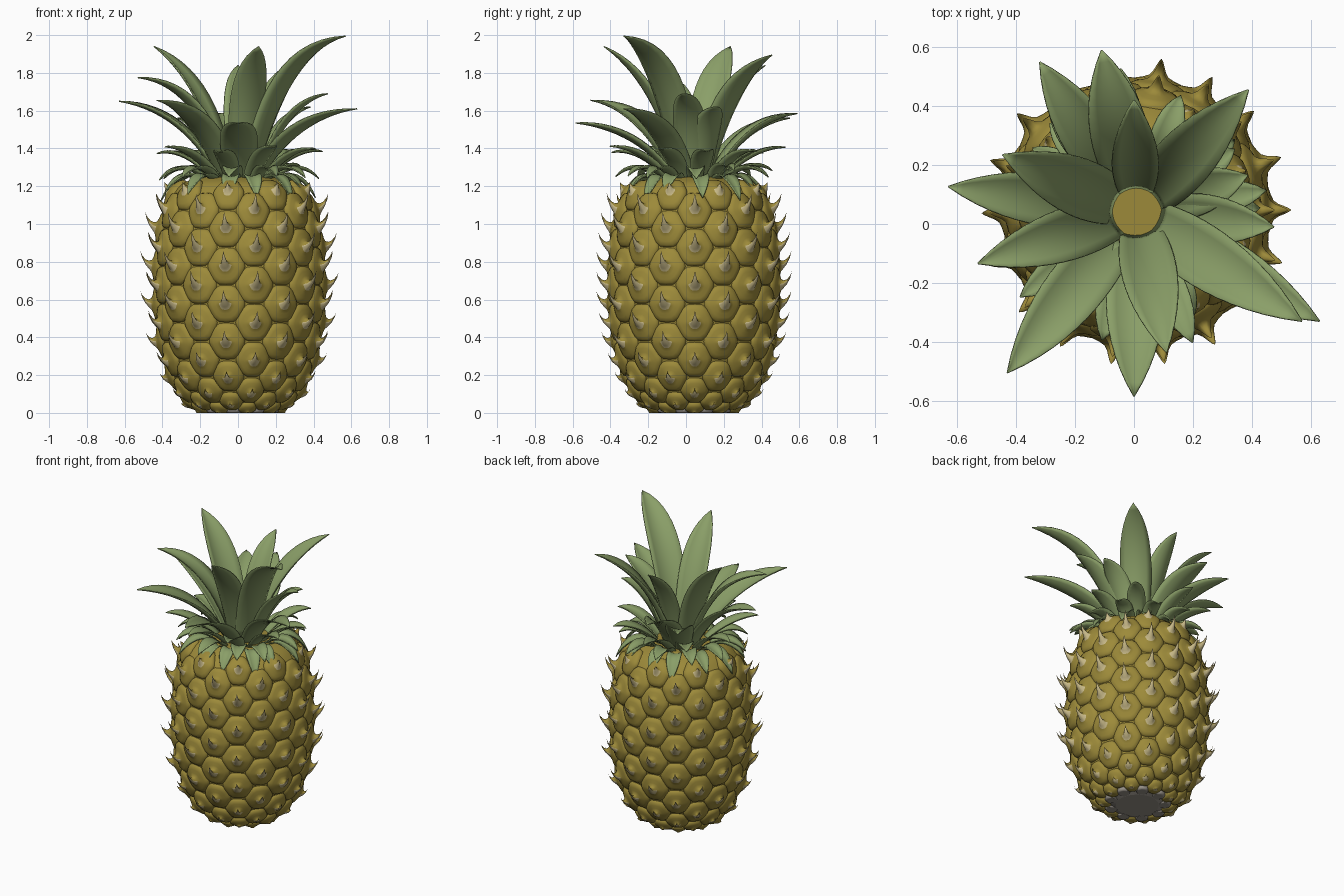
import bpy, bmesh, math, random
from mathutils import Vector

if "Cube" in bpy.data.objects:
    bpy.data.objects.remove(bpy.data.objects["Cube"])

random.seed(4)
CX, CY = 0.008, 0.042          # axis of the fruit


def material(name, rgb):
    m = bpy.data.materials.new(name)
    m.diffuse_color = (*rgb, 1)
    m.use_nodes = True
    m.node_tree.nodes["Principled BSDF"].inputs["Base Color"].default_value = m.diffuse_color
    return m


GOLD = material("golden skin", (0.335, 0.255, 0.042))
TAN = material("pale spike", (0.58, 0.49, 0.25))
GREY = material("grey base", (0.30, 0.275, 0.24))
GREEN = material("leaf green", (0.255, 0.345, 0.138))


def finish(name, bm, mats, angle=50):
    bmesh.ops.recalc_face_normals(bm, faces=bm.faces)
    me = bpy.data.meshes.new(name)
    bm.to_mesh(me)
    bm.free()
    for m in mats:
        me.materials.append(m)
    ob = bpy.data.objects.new(name, me)
    bpy.context.collection.objects.link(ob)
    bpy.ops.object.select_all(action='DESELECT')
    ob.select_set(True)
    bpy.context.view_layer.objects.active = ob
    bpy.ops.object.shade_smooth_by_angle(angle=math.radians(angle))
    return ob


# Fruit profile (radius, height), walked by arc length
PROFILE = [(.13, 0), (.18, .012), (.235, .034), (.29, .08), (.335, .145), (.372, .23),
           (.41, .36), (.435, .55), (.437, .75), (.42, .95), (.39, 1.08), (.355, 1.17),
           (.3, 1.22), (.2, 1.25)]
PTS = [Vector(p) for p in PROFILE]
TOTAL = sum((b - a).length for a, b in zip(PTS, PTS[1:]))


def raw(s):
    s = max(0, min(TOTAL, s))
    for a, b in zip(PTS, PTS[1:]):
        d = (b - a).length
        if s <= d:
            return a.lerp(b, s / d)
        s -= d
    return PTS[-1]


def on_profile(s):
    return (raw(s - .02) + raw(s) + raw(s + .02)) / 3


def normal(s):
    d = (raw(s + .05) - raw(s - .05)).normalized()
    return Vector((d.y, -d.x))


def spin(r, z, a):
    return Vector((CX + r * math.cos(a), CY + r * math.sin(a), max(0, z)))


# Core body under the scales
bm = bmesh.new()
rings = []
for i in range(41):
    p = on_profile(TOTAL * i / 40)
    z = 0 if i == 0 else p.y
    rings.append([bm.verts.new(spin(p.x, z, math.tau * k / 72)) for k in range(72)])
for a, b in zip(rings, rings[1:]):
    for k in range(72):
        bm.faces.new((a[k], a[(k + 1) % 72], b[(k + 1) % 72], b[k]))
bm.faces.new(rings[0])
bm.faces.new(rings[-1])
for f in bm.faces:
    f.material_index = 1 if f.calc_center_median().z < .012 else 0
finish("fruit_core", bm, [GOLD, GREY], 15)

# Scales: staggered rounded hexagons, each rising to a hooked spike
# ring = (fraction of cell, outward offset, upward lift)
RINGS = [(1.03, -.012, 0), (.97, .004, 0), (.88, .014, 0), (.7, .020, 0), (.48, .024, 0),
         (.30, .031, .001), (.19, .046, .006), (.12, .064, .020), (.055, .081, .046)]
TIP = (.09, .075)
SEG = 24


def hex_radius(c, s):
    terms = (abs(s), abs(1.36 * c + .5 * s), abs(1.36 * c - .5 * s))
    return sum(t ** 9 for t in terms) ** (-1 / 9)


def half_height(s):
    return .1 * min(1, on_profile(s).x / .40) if s < .6 else .1


def add_scale(bm, angle, s0):
    size = min(1, (on_profile(s0).x / .43)) ** 1.3
    if on_profile(s0).y > 1.15:
        size *= .5
    hh = half_height(s0)
    rings = []
    for t, out, lift in RINGS:
        ring = []
        for k in range(SEG):
            f = math.tau * k / SEG
            c, sn = math.cos(f), math.sin(f)
            r = hex_radius(c, sn) * t
            s = s0 + r * sn * hh
            h = out if out < .03 else .025 + (out - .025) * size
            p = on_profile(s) + normal(s) * h
            ring.append(bm.verts.new(spin(p.x, p.y + lift * size,
                                          angle + r * c * math.radians(20))))
        rings.append(ring)
    p = on_profile(s0) + normal(s0) * (.025 + (TIP[0] - .025) * size)
    tip = bm.verts.new(spin(p.x, p.y + TIP[1] * size, angle))
    base = 2 if s0 < .09 else 0
    for i, (a, b) in enumerate(zip(rings, rings[1:] + [None])):
        for k in range(SEG):
            n = (k + 1) % SEG
            f = bm.faces.new((a[k], a[n], b[n], b[k]) if b else (a[k], a[n], tip))
            under = math.sin(math.tau * (k + .5) / SEG) < .3
            f.material_index = 1 if (i >= 5 and under and not base) else base


# Rows start at the row 0.69 high and shrink toward the base
s_mid = next(i / 500 for i in range(900) if on_profile(i / 500).y >= .675)
rows, s, par = [], s_mid, 0
while s > .03:
    rows.append((s, par))
    s -= half_height(s - .03)
    par = 1 - par
rows += [(s_mid + .1 * i, i % 2) for i in range(1, 7) if s_mid + .1 * i < TOTAL - .09]
bm = bmesh.new()
for s, par in rows:
    for k in range(9):
        add_scale(bm, math.radians(40 * k + 20 * par + .6), s)
finish("skin_scales", bm, [GOLD, TAN, GREY])


# Leaves: troughed blades along a bent curve
def add_leaf(bm, tip, r0, z0, width, bend=(.35, .8), arch=None, n=14, m=6):
    dx, dy = tip[0] - CX, tip[1] - CY
    a, r2 = math.atan2(dy, dx), math.hypot(dx, dy)
    out, side = Vector((math.cos(a), math.sin(a), 0)), Vector((-math.sin(a), math.cos(a), 0))
    p0, p2 = Vector((r0, z0)), Vector((r2, tip[2]))
    p1 = Vector((r0 + bend[0] * (r2 - r0), z0 + bend[1] * (tip[2] - z0)))
    if arch:                                   # low leaves arch over
        p1 = Vector((r0 + .5 * (r2 - r0), arch))
    rows = []
    for i in range(n + 1):
        t = i / n
        p = p0 * (1 - t) ** 2 + p1 * 2 * t * (1 - t) + p2 * t * t
        d = ((p1 - p0) * (1 - t) + (p2 - p1) * t).normalized()
        w = width * 1.2 * (1 - t ** 2.5) * (.58 + .8 * t) + .001
        row = []
        for q in range(m + 1):
            u = 2 * q / m - 1
            lift = .34 * w * u * u
            row.append(bm.verts.new(Vector((CX, CY, 0)) + out * (p.x - d.y * lift)
                                    + side * (u * w) + Vector((0, 0, p.y + d.x * lift))))
        rows.append(row)
    for b, c in zip(rows, rows[1:]):
        for q in range(m):
            bm.faces.new((b[q], b[q + 1], c[q + 1], c[q]))


def leaf_object(name, bm):
    ob = finish(name, bm, [GREEN], 60)
    mod = ob.modifiers.new("thickness", 'SOLIDIFY')
    mod.thickness = .006
    mod.offset = 0


# Tall crown leaves: tip position, half width, bend height
TALL = [(.57, -.33, 1.995, .105, .88), (-.445, .235, 1.94, .10, .72),
        (.11, -.435, 1.94, .095, .72), (.388, .455, 1.895, .10, .76),
        (0, .42, 1.84, .08, .76), (-.53, -.134, 1.775, .09, .92)]
MIDDLE = [(.63, -.33, 1.61, .09), (-.43, -.505, 1.655, .10), (-.63, .127, 1.65, .09),
          (.475, -.01, 1.69, .085), (-.11, .59, 1.585, .10), (-.32, .55, 1.56, .09),
          (.385, .165, 1.62, .08), (0, -.585, 1.535, .10)]
bm = bmesh.new()
for x, y, z, w, b in TALL:
    add_leaf(bm, (x, y, z), .08, 1.235, w, (.3, b))
leaf_object("tall_leaves", bm)
bm = bmesh.new()
for x, y, z, w in MIDDLE:
    add_leaf(bm, (x, y, z), .11, 1.23, w, (.36, .86))
leaf_object("middle_leaves", bm)


# Shorter leaf rings at the foot of the crown
def leaf_ring(name, count, start, r, z, r0, z0, width, arch):
    bm = bmesh.new()
    for k in range(count):
        a = math.radians(start + 360 * k / count + random.uniform(-5, 5))
        rr = r + random.uniform(-.03, .03)
        add_leaf(bm, (CX + rr * math.cos(a), CY + rr * math.sin(a),
                      z + random.uniform(-.03, .03)), r0, z0, width, arch=arch, n=10, m=4)
    leaf_object(name, bm)


leaf_ring("short_leaves", 9, 12, .47, 1.39, .14, 1.22, .058, 1.40)
leaf_ring("foot_leaves", 11, 0, .42, 1.26, .17, 1.22, .05, 1.35)
leaf_ring("drooping_leaves", 13, 8, .39, 1.15, .19, 1.22, .046, 1.31)
